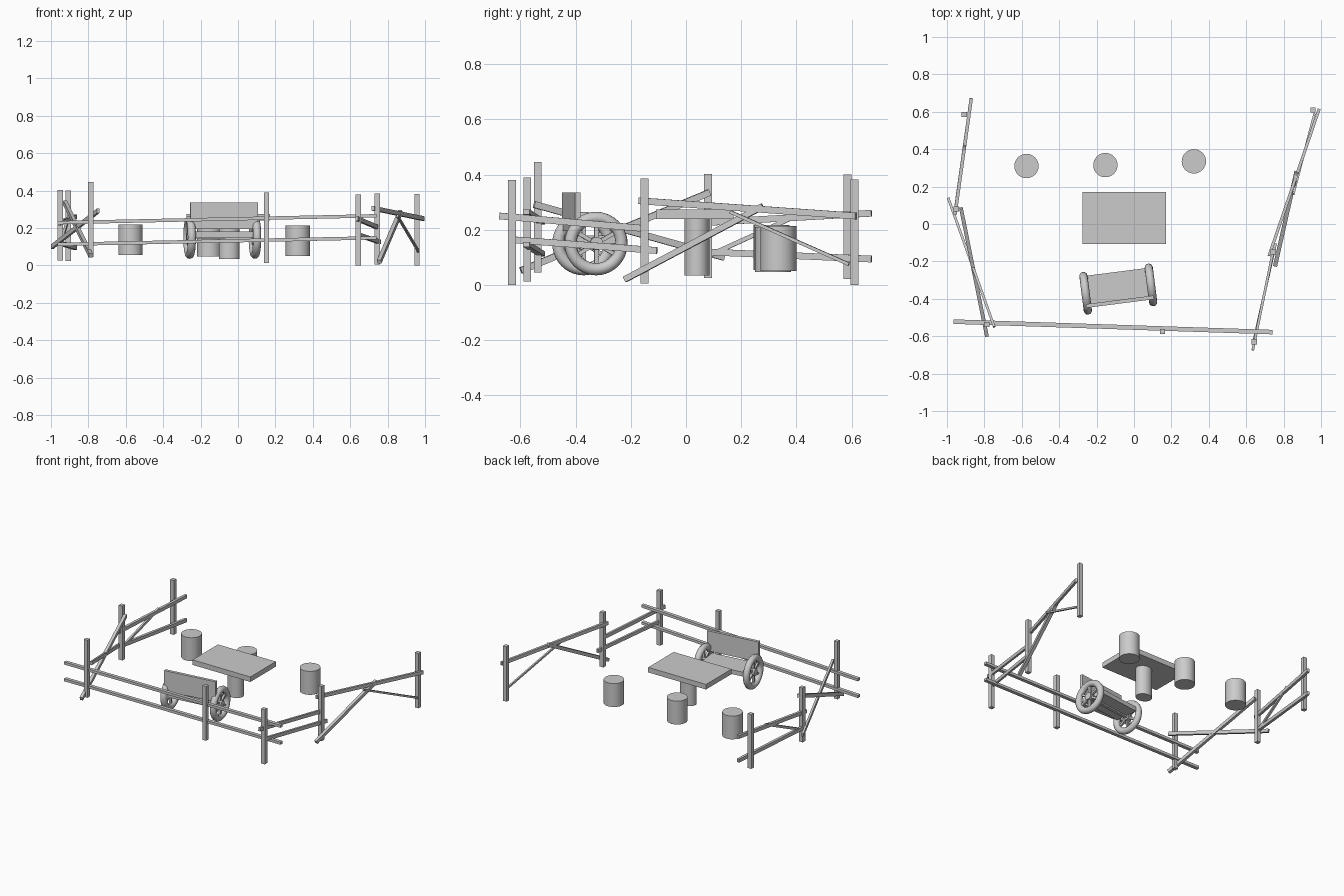
import bpy, bmesh, math
from mathutils import Vector, Matrix

if "Cube" in bpy.data.objects:
    bpy.data.objects.remove(bpy.data.objects["Cube"])


def finish(name, bm, matrix=Matrix(), smooth=False):
    mesh = bpy.data.meshes.new(name)
    bmesh.ops.recalc_face_normals(bm, faces=bm.faces)
    bm.to_mesh(mesh)
    bm.free()
    ob = bpy.data.objects.new(name, mesh)
    bpy.context.collection.objects.link(ob)
    ob.matrix_world = matrix
    if smooth:
        bpy.ops.object.select_all(action='DESELECT')
        ob.select_set(True)
        bpy.context.view_layer.objects.active = ob
        bpy.ops.object.shade_smooth_by_angle(angle=math.radians(40))
    return ob


def box(name, center, size, matrix=Matrix()):
    bm = bmesh.new()
    bmesh.ops.create_cube(bm, size=1, matrix=Matrix.Translation(center) @ Matrix.Diagonal((*size, 1)))
    return finish(name, bm, matrix)


def beam(name, p, q, w, h):
    p, q = Vector(p), Vector(q)
    rot = (q - p).to_track_quat('X', 'Z').to_matrix().to_4x4()
    return box(name, (0, 0, 0), ((q - p).length, w, h), Matrix.Translation((p + q) / 2) @ rot)


def drum(name, x, y, z0, z1, rx, ry):
    bm = bmesh.new()
    bmesh.ops.create_cone(bm, cap_ends=True, segments=32, radius1=1, radius2=1, depth=1,
                          matrix=Matrix.Translation((x, y, (z0 + z1) / 2)) @ Matrix.Diagonal((rx, ry, z1 - z0, 1)))
    return finish(name, bm, smooth=True)


# Log stools
for x, y, z0, z1 in [(-0.575, 0.31, 0.055, 0.217), (-0.153, 0.315, 0.047, 0.21), (0.32, 0.335, 0.05, 0.213)]:
    drum("stool", x, y, z0, z1, 0.065, 0.065)

# Table on a single pedestal
box("table_top", (-0.052, 0.032, 0.256), (0.445, 0.28, 0.035))
drum("table_pedestal", -0.047, 0.04, 0.035, 0.245, 0.055, 0.046)

# Cart bench: bed, back panel and axle, turned a little
cart = Matrix.Translation((-0.084, -0.348, 0.15)) @ Matrix.Rotation(math.radians(7.3), 4, 'Z')
box("cart_bed", (0, 0.01, 0.015), (0.31, 0.165, 0.03), cart)
box("cart_back_panel", (0, -0.068, 0.115), (0.365, 0.02, 0.14), cart)
box("cart_axle", (0, 0, 0), (0.35, 0.02, 0.02), cart)


# Spoked cart wheels, built around the local x axis
def wheel(name, x):
    bm = bmesh.new()
    n, m = 40, 12
    rings = []
    for i in range(n):
        a = 2 * math.pi * i / n
        ring = []
        for j in range(m):
            b = 2 * math.pi * j / m
            r = 0.093 + 0.022 * math.cos(b)
            ring.append(bm.verts.new((0.022 * math.sin(b), r * math.cos(a), r * math.sin(a))))
        rings.append(ring)
    for i in range(n):
        for j in range(m):
            r0, r1, k = rings[i], rings[(i + 1) % n], (j + 1) % m
            bm.faces.new((r0[j], r1[j], r1[k], r0[k]))
    # Hub
    bmesh.ops.create_cone(bm, cap_ends=True, segments=24, radius1=0.024, radius2=0.024, depth=0.035,
                          matrix=Matrix.Rotation(math.pi / 2, 4, 'Y'))
    # Spokes
    for i in range(6):
        spin = Matrix.Rotation(i * math.pi / 3, 4, 'X')
        bmesh.ops.create_cube(bm, size=1, matrix=spin @ Matrix.Translation((0, 0, 0.045))
                              @ Matrix.Diagonal((0.014, 0.014, 0.07, 1)))
    finish(name, bm, cart @ Matrix.Translation((x, 0, 0)), True)


wheel("left_wheel", -0.176)
wheel("right_wheel", 0.176)

# Fence posts: x, y, bottom, top
for x, y, z0, z1 in [(0.643, -0.63, 0, 0.38), (0.153, -0.575, 0.012, 0.39), (-0.787, -0.537, 0.045, 0.445),
                     (0.745, -0.15, 0.005, 0.385), (-0.95, 0.08, 0.025, 0.403),
                     (-0.908, 0.585, 0.022, 0.4), (0.957, 0.61, 0, 0.382)]:
    box("fence_post", (x, y, (z0 + z1) / 2), (0.028, 0.028, z1 - z0))

# Front rails
beam("front_upper_rail", (-0.965, -0.522, 0.228), (0.74, -0.578, 0.265), 0.024, 0.018)
beam("front_lower_rail", (-0.965, -0.522, 0.112), (0.74, -0.578, 0.147), 0.024, 0.018)

# Right side rails and braces
beam("right_front_upper_rail", (0.635, -0.675, 0.25), (0.742, -0.155, 0.205), 0.014, 0.024)
beam("right_front_lower_rail", (0.643, -0.615, 0.163), (0.757, -0.105, 0.125), 0.014, 0.024)
beam("right_back_rail", (0.722, -0.17, 0.305), (0.99, 0.615, 0.25), 0.016, 0.024)
beam("right_brace", (0.755, -0.222, 0.02), (0.868, 0.278, 0.285), 0.022, 0.022)
beam("right_thin_brace", (0.852, 0.16, 0.265), (0.965, 0.59, 0.075), 0.012, 0.012)

# Left side rails and braces
beam("left_front_brace_a", (-0.993, 0.138, 0.1), (-0.747, -0.55, 0.292), 0.014, 0.024)
beam("left_front_brace_b", (-0.925, 0.085, 0.335), (-0.787, -0.598, 0.052), 0.02, 0.024)
beam("left_back_upper_rail", (-0.957, 0.05, 0.225), (-0.87, 0.672, 0.26), 0.018, 0.024)
beam("left_back_lower_rail", (-0.955, 0.07, 0.12), (-0.87, 0.672, 0.094), 0.018, 0.024)
beam("left_thin_brace", (-0.95, 0.09, 0.11), (-0.905, 0.42, 0.26), 0.014, 0.016)
